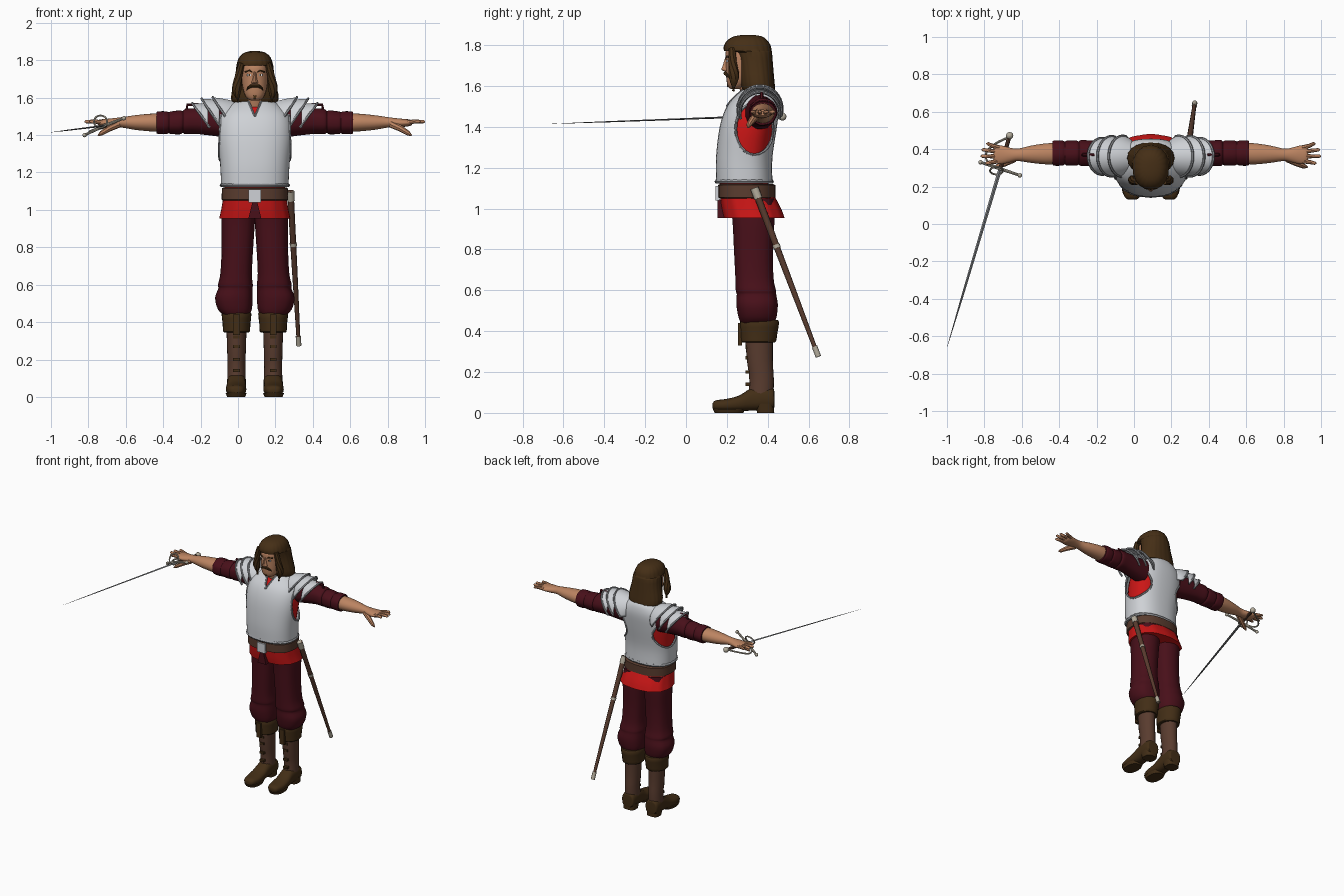
import bpy, bmesh
from math import sin, cos, pi, radians
from mathutils import Vector
from mathutils.bvhtree import BVHTree

old = bpy.data.objects.get("Cube")
if old:
    bpy.data.objects.remove(old, do_unlink=True)

CX = .09          # middle of the body
made = []


def material(name, r, g, b):
    m = bpy.data.materials.new(name)
    m.use_nodes = True
    m.diffuse_color = (r, g, b, 1)
    m.node_tree.nodes["Principled BSDF"].inputs["Base Color"].default_value = (r, g, b, 1)
    return m


steel = material("polished steel", .62, .64, .67)
trim = material("steel trim", .33, .34, .36)
red = material("red cloth", .6, .008, .008)
maroon = material("maroon cloth", .065, .005, .01)
skin_mat = material("skin", .5, .23, .12)
hair_mat = material("brown hair", .06, .028, .008)
leather = material("boot leather", .1, .045, .028)
dark = material("dark leather", .055, .027, .008)
brass = material("pale metal", .45, .41, .33)
blade_mat = material("blade grey", .22, .23, .24)


def P(x, y, z, s=1):
    return Vector((CX + s * x, y, z))


def spline(a, b, c, d, t):
    return b + .5 * t * ((c - a) + t * (2 * a - 5 * b + 4 * c - d + t * (3 * b - a - 3 * c + d)))


def resample(rows, sub):
    out = []
    for i in range(len(rows) - 1):
        q = [rows[max(0, min(len(rows) - 1, i + k))] for k in (-1, 0, 1, 2)]
        for j in range(sub):
            out.append([spline(*v, j / sub) for v in zip(*q)])
    return out + [rows[-1]]


def skin(name, rows, mat, closed=True, caps=True, sub=1):
    """Join rows of points into one surface."""
    rows = resample(rows, sub)
    bm = bmesh.new()
    vs = [[bm.verts.new(p) for p in row] for row in rows]
    n = len(vs[0])
    for a, b in zip(vs, vs[1:]):
        for j in range(n if closed else n - 1):
            k = (j + 1) % n
            bm.faces.new((a[j], a[k], b[k], b[j]))
    if closed and caps:
        bm.faces.new(vs[0])
        bm.faces.new(vs[-1])
    bmesh.ops.recalc_face_normals(bm, faces=bm.faces)
    me = bpy.data.meshes.new(name)
    bm.to_mesh(me)
    bm.free()
    ob = bpy.data.objects.new(name, me)
    bpy.context.collection.objects.link(ob)
    me.materials.append(mat)
    made.append(ob)
    return ob


def loft(name, rings, mat, axis="Z", s=1, n=24, p=2, caps=True, sub=3, waves=0, amp=0):
    """Rings are (position, centre u, centre v, radius u, radius v)."""
    rows = []
    for t, cu, cv, ru, rv in rings:
        row = []
        for j in range(n):
            a = 2 * pi * j / n
            w = 1 + amp * cos(waves * a)
            c, d = cos(a), sin(a)
            u = cu + ru * w * abs(c) ** (2 / p) * (1 if c > 0 else -1)
            v = cv + rv * w * abs(d) ** (2 / p) * (1 if d > 0 else -1)
            row.append(P(*{"Z": (u, v, t), "X": (t, u, v), "Y": (u, t, v)}[axis], s))
        rows.append(row)
    return skin(name, rows, mat, caps=caps, sub=sub)


def sweep(name, pts, radii, mat, n=8, sub=1, flat=1):
    """Tube through points; one radius or one per point."""
    if not isinstance(radii, (list, tuple)):
        radii = [radii] * len(pts)
    rows = []
    for i, c in enumerate(pts):
        q = (pts[min(i + 1, len(pts) - 1)] - pts[max(i - 1, 0)]).to_track_quat("Z", "Y")
        rows.append([c + q @ Vector((radii[i] * cos(2 * pi * j / n),
                                     radii[i] * flat * sin(2 * pi * j / n), 0)) for j in range(n)])
    return skin(name, rows, mat, sub=sub)


def prism(name, outline, y0, y1, mat, s=1):
    return skin(name, [[P(x, y, z, s) for x, z in outline] for y in (y0, y1)], mat)


def box(name, x, z, w, h, y0, y1, mat, s=1):
    return prism(name, [(x - w, z - h), (x + w, z - h), (x + w, z + h), (x - w, z + h)], y0, y1, mat, s)


def ball(name, c, r, mat, s=1):
    x, y, z = c
    loft(name, [(z + r * sin(a), x, y, r * cos(a), r * cos(a))
                for a in (-1.5, -1, -.5, 0, .5, 1, 1.5)], mat, s=s, n=12, sub=1)


# Torso: red shirt under a breastplate
torso = [(1.13, 0, .285, .18, .138), (1.25, 0, .285, .186, .138), (1.4, 0, .305, .2, .14),
         (1.5, 0, .328, .187, .128), (1.56, 0, .35, .135, .098), (1.59, 0, .36, .08, .07)]
loft("shirt", [(1.06, 0, .29, .16, .12)] + [(z - .012, x, y, a - .018, b - .018) for z, x, y, a, b in torso],
     red, p=2.4)
plate = loft("breastplate", torso, steel, n=48, p=2.4, caps=False, sub=4)
tree = BVHTree.FromPolygons([v.co for v in plate.data.vertices], [f.vertices for f in plate.data.polygons])
shell = plate.modifiers.new("thickness", "SOLIDIFY")
shell.thickness = .008
cutters = [loft("armhole_cutter", [(.06, .335, 1.39, .09, .125), (.4, .335, 1.39, .09, .125)],
                steel, "X", s, sub=1) for s in (-1, 1)]
cutters.append(prism("neck_cutter", [(0, 1.5), (.05, 1.62), (-.05, 1.62)], 0, .32, steel))
bpy.context.view_layer.objects.active = plate
for c in cutters:
    cut = plate.modifiers.new("cut", "BOOLEAN")
    cut.operation, cut.object = "DIFFERENCE", c
for m in [m.name for m in plate.modifiers]:
    bpy.ops.object.modifier_apply(modifier=m)
for c in cutters:
    made.remove(c)
    bpy.data.objects.remove(c, do_unlink=True)
for s in (-1, 1):
    path = []
    for i in range(25):
        a = 2 * pi * i / 24
        hit = tree.ray_cast(P(.5, .335 + .092 * cos(a), 1.39 + .127 * sin(a), s), Vector((-s, 0, 0)))[0]
        if hit:
            path.append(hit)
    sweep("armhole_trim", path, .007, trim, 6)
    neck = [tree.ray_cast(P(.0375 * t, -.5, 1.5 + .09 * t, s), Vector((0, 1, 0)))[0] for t in (0, .3, .6, .9)]
    sweep("neck_trim", [v for v in neck if v], .006, trim, 6)
loft("breastplate_hem", [(1.122, 0, .285, .18, .138), (1.132, 0, .285, .187, .144), (1.142, 0, .285, .18, .138)],
     trim, n=48, p=2.4, sub=1, waves=24, amp=.01)

# Waist: belt, buckle and tunic skirt
loft("belt", [(1.05, 0, .297, .17, .13), (1.055, 0, .297, .178, .14), (1.115, 0, .297, .176, .14),
              (1.12, 0, .297, .168, .13)], leather, n=40, p=2.5, sub=1)
box("buckle", 0, 1.075, .033, .035, .145, .165, steel)
loft("tunic_skirt", [(.955, 0, .333, .188, .147), (1, 0, .32, .178, .144), (1.06, 0, .3, .168, .132)],
     red, n=48, p=2.4, waves=12, amp=.012)
prism("skirt_opening", [(-.035, .953), (.035, .953), (.012, 1.045), (-.012, 1.045)], .155, .2, maroon)

for s in (-1, 1):
    # Trousers
    loft("trouser_leg", [(.44, .1, .35, .07, .08), (.47, .107, .35, .09, .092), (.53, .112, .348, .099, .1),
                         (.58, .104, .345, .09, .095), (.6, .104, .342, .092, .097), (.66, .1, .335, .083, .092),
                         (.8, .093, .33, .083, .094), (.95, .088, .33, .088, .102), (1.05, .08, .32, .085, .11)],
         maroon, s=s, p=2.3, waves=8, amp=.015)
    # Boots
    loft("boot_cuff", [(.345, .098, .355, .062, .075), (.35, .098, .355, .072, .086), (.39, .098, .357, .074, .09),
                       (.445, .098, .36, .08, .096), (.455, .098, .36, .07, .085)], dark, s=s, sub=2)
    loft("boot_shaft", [(.06, .098, .365, .05, .062), (.16, .098, .37, .048, .06), (.25, .098, .362, .05, .063),
                        (.37, .098, .357, .054, .068)], leather, s=s)
    loft("boot_foot", [(.13, .1, .034, .02, .012), (.145, .1, .037, .04, .024), (.2, .1, .039, .054, .03),
                       (.26, .1, .047, .053, .038), (.32, .098, .066, .05, .055), (.38, .098, .072, .052, .058),
                       (.425, .098, .068, .048, .052), (.432, .098, .066, .035, .04)], dark, "Y", s, p=2.5)
    loft("boot_heel", [(0, .098, .39, .045, .042), (.045, .098, .385, .05, .046)], dark, s=s, p=3, sub=1)
    loft("boot_sole", [(0, .1, .21, .048, .07), (.02, .1, .21, .056, .08)], dark, s=s, p=2.4, sub=1)
    box("cuff_tab", .098, .385, .018, .055, .255, .275, dark, s)
    for z in (.14, .2, .27, .32):
        box("boot_lace", .098, z, .018, .008, .292, .32, dark, s)

    # Sleeves and arms
    loft("sleeve", [(.14, .36, 1.47, .075, .085), (.3, .375, 1.475, .068, .07), (.37, .378, 1.472, .07, .067),
                    (.385, .378, 1.47, .062, .058), (.4, .378, 1.468, .067, .064), (.45, .378, 1.466, .066, .06),
                    (.46, .378, 1.466, .061, .056), (.475, .378, 1.466, .067, .061), (.52, .378, 1.466, .067, .06),
                    (.525, .378, 1.466, .055, .05)], maroon, "X", s, waves=7, amp=.02)
    loft("forearm", [(.5, .377, 1.466, .056, .049), (.56, .375, 1.467, .056, .047), (.64, .373, 1.467, .046, .039),
                     (.71, .37, 1.468, .033, .028), (.75, .369, 1.466, .038, .025), (.8, .37, 1.465, .05, .021),
                     (.83, .372, 1.466, .046, .017), (.84, .372, 1.466, .038, .01)], skin_mat, "X", s)
    for y, dy, end in ((.337, -.012, .885), (.361, .002, .91), (.385, .012, .905), (.408, .022, .88)):
        sweep("finger", [P(.81, y, 1.466, s), P(.85, y + dy / 2, 1.472, s), P(end - .008, y + dy, 1.472, s),
                         P(end, y + dy, 1.471, s)], [.013, .011, .009, .003], skin_mat)
    sweep("thumb", [P(.73, .35, 1.458, s), P(.78, .325, 1.435, s), P(.82, .308, 1.41, s), P(.838, .304, 1.397, s)],
          [.02, .017, .013, .004], skin_mat)

    # Layered shoulder plates with rolled rims
    for x0, x1, r0, r1, cz in ((.1, .225, .09, .115, 1.487), (.19, .285, .105, .113, 1.482),
                               (.25, .335, .1, .103, 1.467)):
        rows = []
        for t in (0, .5, 1):
            r = r0 + (r1 - r0) * t ** .6
            rows.append([P(x0 + (x1 - x0) * t - .075 * (1 - sin(a)) * t, .362 + r * .95 * cos(a),
                           cz + r * sin(a), s) for a in [radians(-15 + 10 * i) for i in range(22)]])
        lame = skin("shoulder_plate", rows, steel, closed=False, sub=3)
        lame.modifiers.new("thickness", "SOLIDIFY").thickness = .006
        sweep("shoulder_rim", rows[-1], .007, trim, 6)
    sweep("shoulder_strap", [P(x, .37, z, s) for x, z in ((.3, 1.54), (.305, 1.563), (.36, 1.563), (.365, 1.53))],
          .009, maroon, 6)

# Head and face
loft("neck", [(1.53, 0, .335, .06, .06), (1.62, 0, .31, .05, .055)], skin_mat)
loft("head", [(1.585, 0, .24, .02, .02), (1.592, 0, .243, .036, .033), (1.615, 0, .252, .053, .052),
              (1.66, 0, .272, .066, .076), (1.72, 0, .288, .072, .094), (1.77, 0, .295, .07, .1),
              (1.81, 0, .3, .05, .07)], skin_mat, p=2.2)
loft("nose", [(1.672, 0, .2, .012, .014), (1.68, 0, .198, .018, .026), (1.7, 0, .199, .012, .02),
              (1.74, 0, .203, .008, .012)], skin_mat, n=10)
box("mouth", 0, 1.638, .017, .004, .2, .215, leather)
prism("chin_tuft", [(-.01, 1.62), (.01, 1.62), (.006, 1.594), (-.006, 1.594)], .201, .24, hair_mat)
for s in (-1, 1):
    sweep("moustache", [P(0, .192, 1.662, s), P(.02, .192, 1.662, s), P(.036, .2, 1.653, s), P(.044, .212, 1.64, s)],
          [.007, .009, .007, .002], hair_mat)
    sweep("eyebrow", [P(.012, .198, 1.737, s), P(.03, .199, 1.745, s), P(.052, .214, 1.738, s)], .005, hair_mat, 6)
    box("eye_white", .03, 1.722, .012, .005, .197, .206, steel, s)
    box("pupil", .03, 1.722, .004, .005, .195, .199, dark, s)
    sweep("side_lock", [P(.07, .225, 1.785, s), P(.086, .228, 1.72, s), P(.097, .235, 1.64, s),
                        P(.088, .232, 1.575, s)], [.016, .021, .026, .007], hair_mat, sub=3)
hair = [(1.57, .29, .42, .1), (1.58, .275, .435, .122), (1.62, .265, .432, .124), (1.7, .255, .425, .106),
        (1.765, .235, .42, .098), (1.772, .188, .418, .097), (1.8, .188, .412, .09), (1.825, .205, .395, .076),
        (1.843, .235, .37, .05), (1.85, .28, .33, .015)]
loft("hair", [(z, 0, (f + b) / 2, w, (b - f) / 2) for z, f, b, w in hair], hair_mat, n=60, p=2.2, sub=2,
     waves=20, amp=.013)

# Scabbard at the left hip
top, tip = P(.19, .335, 1.1), P(.235, .648, .275)
sweep("scabbard", [top, top.lerp(tip, .5), tip], [.018, .015, .01], leather, 10)
for name, a, b, r in (("scabbard_throat", 0, .06, .021), ("scabbard_band", .335, .355, .019),
                      ("scabbard_chape", .94, 1, .014)):
    sweep(name, [top.lerp(tip, a), top.lerp(tip, b)], r, brass, 10)

# Rapier in the right hand
pommel, guard, point = P(.757, .465, 1.45, -1), P(.805, .295, 1.45, -1), P(1.088, -.655, 1.415, -1)
sweep("blade", [guard, guard.lerp(point, .7), point], [.01, .006, .001], blade_mat, 4, flat=.5)
sweep("grip", [pommel, guard], .011, leather)
ball("pommel", (.755, .472, 1.45), .02, brass, -1)
ends = [P(.91, .33, 1.4, -1), P(.7, .26, 1.49, -1)]
sweep("crossguard", [ends[0], guard, ends[1]], [.007, .009, .007], brass)
ball("guard_end", (.91, .33, 1.4), .012, brass, -1)
ball("guard_end", (.7, .26, 1.49), .012, brass, -1)
sweep("knuckle_bow", [guard, P(.87, .33, 1.425, -1), P(.88, .38, 1.42, -1), P(.83, .43, 1.435, -1), pommel],
      .006, brass, sub=4)
sweep("guard_ring", [P(.825 + .035 * cos(a), .285 + .02 * sin(a), 1.472 + .033 * sin(a), -1)
                     for a in [pi * i / 10 for i in range(21)]], .005, brass, 6)

# Smooth shading with sharp edges kept
bpy.ops.object.select_all(action="DESELECT")
for ob in made:
    ob.select_set(True)
bpy.context.view_layer.objects.active = made[0]
bpy.ops.object.shade_smooth_by_angle(angle=radians(40))
